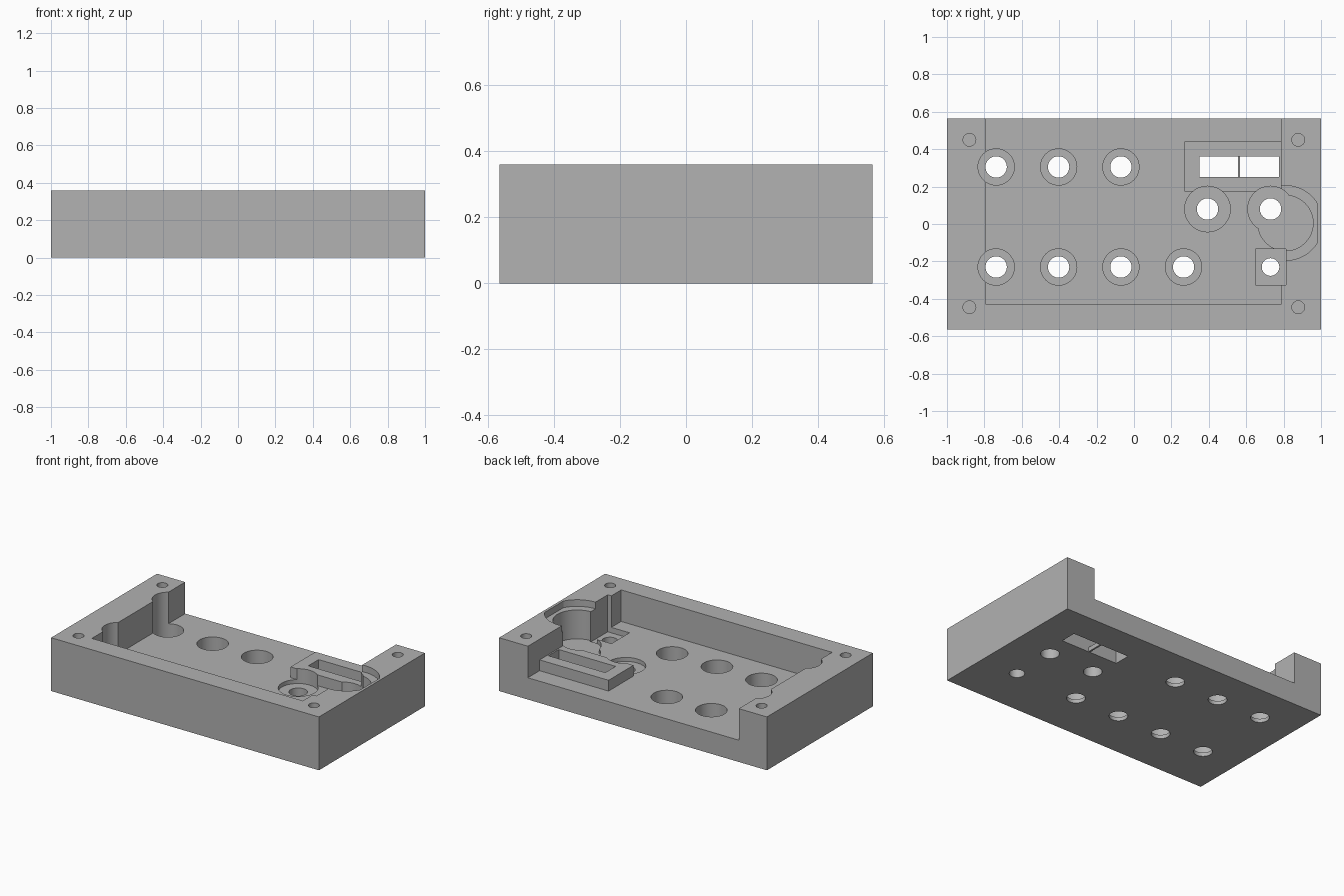
import bpy, bmesh
from math import cos, sin, tau

if "Cube" in bpy.data.objects:
    bpy.data.objects.remove(bpy.data.objects["Cube"], do_unlink=True)

GREY = (0.445, 0.445, 0.445, 1)
mat = bpy.data.materials.new("plain grey")
mat.use_nodes = True
mat.diffuse_color = GREY
mat.node_tree.nodes["Principled BSDF"].inputs["Base Color"].default_value = GREY

TOP, FLOOR, SEAT, LIP, OVER = 0.36, 0.147, 0.12, 0.025, 0.5
HALF_Y = 0.565


def prism(name, points, z0, z1):
    """Upright solid with the given outline."""
    bm = bmesh.new()
    base = bm.faces.new([bm.verts.new((x, y, z0)) for x, y in points])
    grown = bmesh.ops.extrude_face_region(bm, geom=[base])["geom"]
    bmesh.ops.translate(bm, vec=(0, 0, z1 - z0),
                        verts=[v for v in grown if isinstance(v, bmesh.types.BMVert)])
    bmesh.ops.recalc_face_normals(bm, faces=bm.faces)
    mesh = bpy.data.meshes.new(name)
    bm.to_mesh(mesh)
    bm.free()
    mesh.materials.append(mat)
    obj = bpy.data.objects.new(name, mesh)
    bpy.context.collection.objects.link(obj)
    return obj


def box(name, x0, x1, y0, y1, z0, z1):
    return prism(name, [(x0, y0), (x1, y0), (x1, y1), (x0, y1)], z0, z1)


def ring(x, y, r, n=48):
    return [(x + r * cos(tau * i / n), y + r * sin(tau * i / n)) for i in range(n)]


def combine(tool, operation="DIFFERENCE"):
    """Apply a boolean to the enclosure, then drop the tool."""
    mod = enclosure.modifiers.new(tool.name, "BOOLEAN")
    mod.operation, mod.solver, mod.object = operation, "EXACT", tool
    bpy.context.view_layer.objects.active = enclosure
    bpy.ops.object.modifier_apply(modifier=mod.name)
    bpy.data.objects.remove(tool, do_unlink=True)


def bore(x, y, r, z0):
    combine(prism("bore", ring(x, y, r), z0, OVER))


# Body with a tray open at the back
enclosure = box("enclosure", -1, 1, -HALF_Y, HALF_Y, 0, TOP)
combine(box("tray", -0.79, 0.785, -0.43, 0.7, FLOOR, OVER))

# Raised slider mount
combine(box("slider_mount", 0.27, 0.8, 0.175, 0.44, 0.1, 0.22), "UNION")
combine(box("slider_slot", 0.35, 0.775, 0.25, 0.36, -0.1, OVER))

# Deep button wells with a thin lip
wells = [(x, 0.305) for x in (-0.737, -0.403, -0.07)]
wells += [(x, -0.23) for x in (-0.737, -0.403, -0.07, 0.265)]
for x, y in wells:
    bore(x, y, 0.097, LIP)
    bore(x, y, 0.057, -0.1)

# Shallow knob seats
for x in (0.393, 0.73):
    bore(x, 0.08, 0.122, SEAT)
    bore(x, 0.08, 0.057, -0.1)

# Round pocket in the side wall with a stepped, flattened rim
bore(0.81, 0.005, 0.148, SEAT)
rim = [(min(x, 0.982), y) for x, y in ring(0.81, 0.005, 0.2)]
rim = [p for i, p in enumerate(rim)
       if not (p[0] == rim[i - 1][0] == rim[(i + 1) % len(rim)][0])]
combine(prism("pocket_rim", rim, 0.315, OVER))

# Square switch pocket
combine(box("switch_pocket", 0.65, 0.812, -0.325, -0.133, 0.11, OVER))
bore(0.73, -0.23, 0.047, -0.1)

# Corner screw holes
for x in (-0.88, 0.878):
    for y in (-0.445, 0.45):
        bore(x, y, 0.034, 0.1)

# Thin bridge across the slider slot
box("slot_divider", 0.557, 0.568, 0.245, 0.365, 0.001, 0.03)

# Smooth bores, crisp edges
bpy.ops.object.select_all(action="DESELECT")
enclosure.select_set(True)
bpy.context.view_layer.objects.active = enclosure
bpy.ops.object.shade_smooth_by_angle(angle=0.5)
